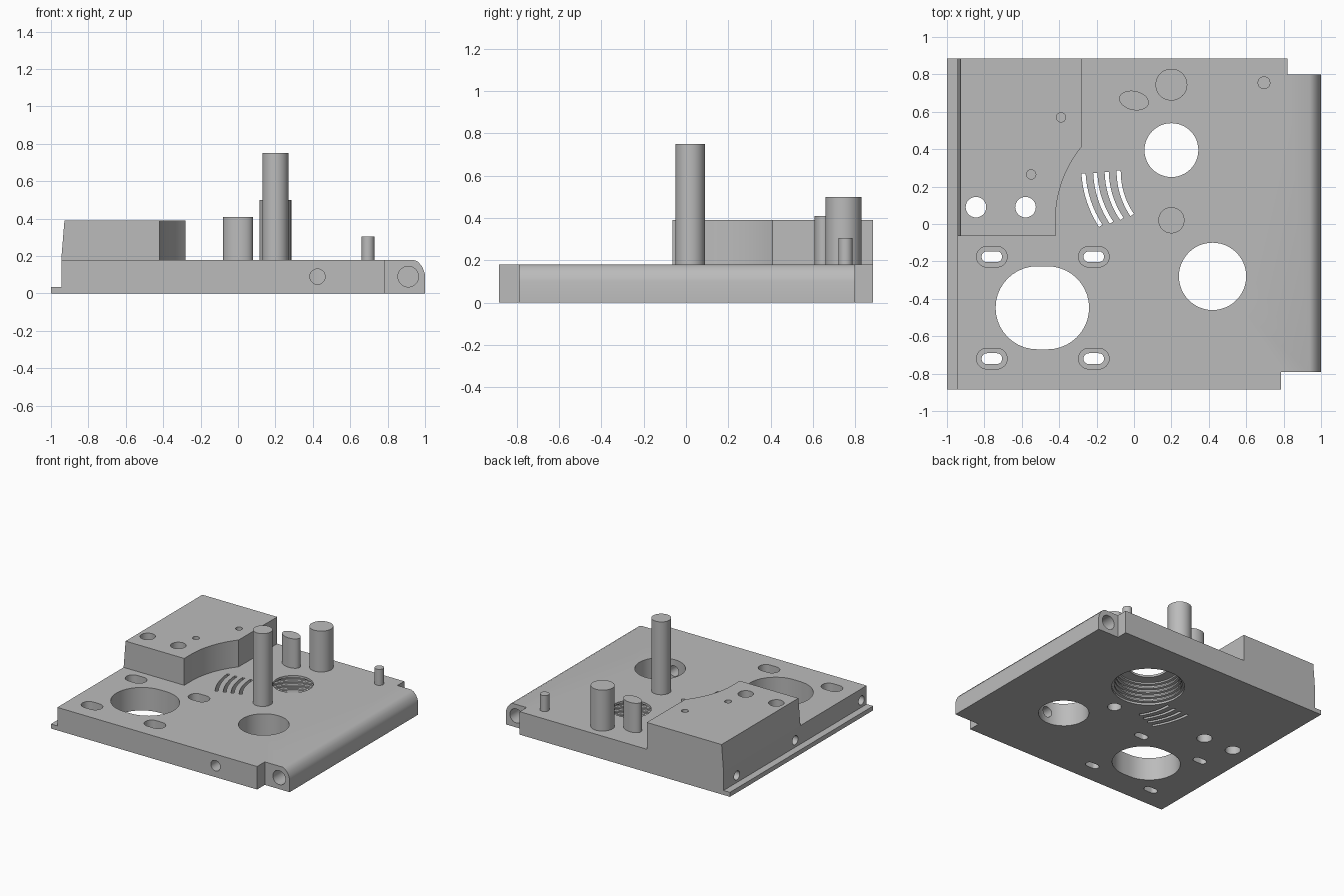
import bpy, bmesh, math
from mathutils import Vector

if "Cube" in bpy.data.objects:
    bpy.data.objects.remove(bpy.data.objects["Cube"])

grey = bpy.data.materials.new("machined grey")
grey.diffuse_color = (0.5, 0.5, 0.5, 1)
grey.use_nodes = True
grey.node_tree.nodes["Principled BSDF"].inputs["Base Color"].default_value = grey.diffuse_color
TOP = 0.18


def make(name, bm):
    bmesh.ops.recalc_face_normals(bm, faces=bm.faces)
    me = bpy.data.meshes.new(name)
    bm.to_mesh(me)
    bm.free()
    me.materials.append(grey)
    ob = bpy.data.objects.new(name, me)
    bpy.context.collection.objects.link(ob)
    return ob


def prism(name, pts, lo, hi, axis="z"):
    """Extrude a 2D outline along one axis."""
    place = {"z": lambda a, b, c: (a, b, c),
             "y": lambda a, b, c: (a, c, b),
             "x": lambda a, b, c: (c, a, b)}[axis]
    bm = bmesh.new()
    low = [bm.verts.new(place(a, b, lo)) for a, b in pts]
    high = [bm.verts.new(place(a, b, hi)) for a, b in pts]
    bm.faces.new(low)
    bm.faces.new(high)
    n = len(pts)
    for i in range(n):
        j = (i + 1) % n
        bm.faces.new((low[i], low[j], high[j], high[i]))
    return make(name, bm)


def oval(cx, cy, rx, ry=None, turn=0, n=48):
    ry = ry or rx
    c, s = math.cos(turn), math.sin(turn)
    out = []
    for i in range(n):
        t = math.tau * i / n
        u, v = rx * math.cos(t), ry * math.sin(t)
        out.append((cx + u * c - v * s, cy + u * s + v * c))
    return out


def stadium(cx, cy, half, r, n=20):
    out = []
    for side, start in ((1, -math.pi / 2), (-1, math.pi / 2)):
        for i in range(n + 1):
            t = start + math.pi * i / n
            out.append((cx + side * (half - r) + r * math.cos(t), cy + r * math.sin(t)))
    return out


def rect(x0, y0, x1, y1):
    return [(x0, y0), (x1, y0), (x1, y1), (x0, y1)]


def lathe(name, cx, cy, profile, n=48):
    bm = bmesh.new()
    rings = [[bm.verts.new((x, y, z)) for x, y in oval(cx, cy, r, n=n)] for r, z in profile]
    for a, b in zip(rings, rings[1:]):
        for i in range(n):
            j = (i + 1) % n
            bm.faces.new((a[i], a[j], b[j], b[i]))
    bm.faces.new(rings[0])
    bm.faces.new(rings[-1])
    return make(name, bm)


def cut(cutter, *targets):
    for ob in targets:
        mod = ob.modifiers.new("cut", "BOOLEAN")
        mod.operation, mod.solver, mod.object = "DIFFERENCE", "EXACT", cutter
        bpy.context.view_layer.objects.active = ob
        bpy.ops.object.modifier_apply(modifier=mod.name)
    bpy.data.objects.remove(cutter)


# base plate: stepped lip on the left, rounded edge on the right
plate = prism("base_plate", [(-1, 0), (1, 0), (1, 0.1), (0.994, 0.122), (0.982, 0.147),
                             (0.963, 0.169), (0.94, TOP), (-0.945, TOP),
                             (-0.945, 0.035), (-1, 0.035)], -0.885, 0.885, "y")
cut(prism("notch", rect(0.82, 0.8, 1.2, 1), -0.1, 0.4), plate)
cut(prism("notch", rect(0.785, -1, 1.2, -0.79), -0.1, 0.4), plate)

# raised block with a concave corner centred on the tall post
arc = [(0.2 - 0.62 * math.cos(a), 0.02 + 0.62 * math.sin(a))
       for a in (math.radians(39 * i / 16) for i in range(17))]
block = prism("raised_block", [(-0.945, -0.065), (-0.42, -0.065)] + arc
              + [(-0.28, 0.885), (-0.945, 0.885)], TOP, 0.39)
for v in block.data.vertices:
    if v.co.x < -0.94 and v.co.z > 0.3:
        v.co.x = -0.928

# through holes and oval window
cut(prism("window", stadium(-0.49, -0.448, 0.25, 0.222), -0.1, 0.3), plate)
cut(prism("bore", oval(0.42, -0.28, 0.18), -0.1, 0.3), plate)
for x in (-0.845, -0.58):
    cut(prism("bolt_hole", oval(x, 0.09, 0.055, n=32), -0.1, 0.6), plate, block)
for x, y in ((-0.39, 0.57), (-0.55, 0.265)):
    cut(prism("blind_hole", oval(x, y, 0.025, n=24), 0.3, 0.5), block)

# ridged bore with a narrower opening at the top
ridges = [(0.26, -0.05)]
for i in range(5):
    r, z = 0.26 - 0.006 * i, 0.032 * i
    ridges += [(r, z + 0.004), (r, z + 0.016), (r - 0.018, z + 0.02), (r - 0.018, z + 0.032)]
ridges += [(0.144, 0.163), (0.144, 0.25)]
cut(lathe("ridged_bore", 0.2, 0.395, ridges), plate)

# four counterbored slots
for x in (-0.76, -0.215):
    for y in (-0.175, -0.72):
        cut(prism("slot_recess", stadium(x, y, 0.082, 0.055), 0.11, 0.3), plate)
        cut(prism("slot", stadium(x, y, 0.055, 0.029), -0.1, 0.3), plate)

# curved vents
for p, q in (((-0.27, 0.27), (-0.178, -0.01)), ((-0.207, 0.272), (-0.12, 0.007)),
             ((-0.146, 0.278), (-0.065, 0.027)), ((-0.082, 0.286), (-0.01, 0.048))):
    p, q = Vector(p), Vector(q)
    d = q - p
    side = Vector((d.y, -d.x)).normalized()
    left, right = [], []
    for i in range(13):
        t = i / 12
        mid = p + d * t + side * 0.076 * t * (1 - t)
        tangent = d + side * 0.076 * (1 - 2 * t)
        nrm = Vector((tangent.y, -tangent.x)).normalized() * 0.011
        left.append(tuple(mid + nrm))
        right.append(tuple(mid - nrm))
    cut(prism("vent", left + right[::-1], -0.1, 0.3), plate)

# holes drilled into the edges and the underside
cut(prism("front_hole", oval(0.425, 0.09, 0.041, n=32), -1, -0.35, "y"), plate)
for lo, hi in ((-1, -0.55), (0.55, 1)):
    cut(prism("hinge_hole", oval(0.91, 0.09, 0.055, n=32), lo, hi, "y"), plate)
for y in (-0.82, 0, 0.72):
    cut(prism("side_hole", oval(y, 0.09, 0.035, n=24), -1.1, -0.83, "x"), plate)
cut(prism("post_socket", oval(0.2, 0.02, 0.05, n=32), -0.1, 0.16), plate)

# posts
prism("tall_post", oval(0.2, 0.02, 0.07), 0.17, 0.75)
prism("thick_post", oval(0.2, 0.745, 0.085), 0.17, 0.5)
prism("oval_post", oval(0, 0.66, 0.08, 0.051, math.radians(-12)), 0.17, 0.41)
prism("small_post", oval(0.695, 0.755, 0.034, n=32), 0.17, 0.305)

# smooth round walls, keep edges sharp
for ob in bpy.data.objects:
    ob.select_set(True)
bpy.context.view_layer.objects.active = plate
bpy.ops.object.shade_smooth_by_angle(angle=math.radians(30))
